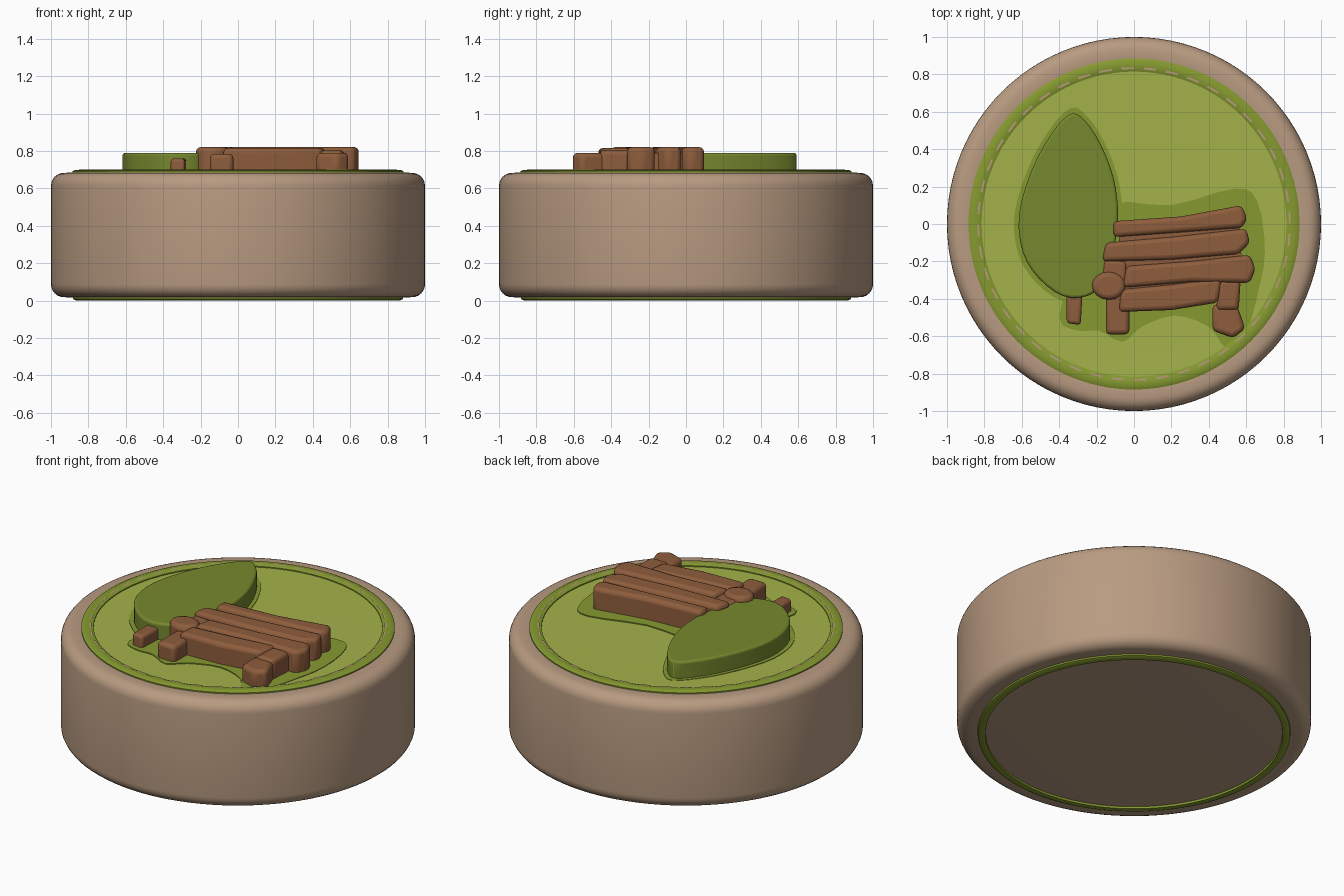
import bpy, bmesh, math
from mathutils import Vector

if "Cube" in bpy.data.objects:
    bpy.data.objects.remove(bpy.data.objects["Cube"])

def material(name, r, g, b):
    m = bpy.data.materials.new(name)
    lin = [(c / 255 / 12.92 if c < 10 else ((c / 255 + 0.055) / 1.055) ** 2.4) for c in (r, g, b)]
    m.diffuse_color = (*lin, 1)
    m.use_nodes = True
    m.node_tree.nodes["Principled BSDF"].inputs["Base Color"].default_value = m.diffuse_color
    return m

TAN = material("tan", 184, 155, 129)
LIGHT = material("light green", 164, 178, 74)
MID = material("mid green", 134, 154, 48)
LEAF = material("leaf green", 118, 136, 46)
BROWN = material("wood brown", 142, 93, 60)

def finish(name, bm, mat, bevel=0, segs=3, angle=35):
    bmesh.ops.recalc_face_normals(bm, faces=bm.faces)
    me = bpy.data.meshes.new(name)
    bm.to_mesh(me)
    bm.free()
    ob = bpy.data.objects.new(name, me)
    bpy.context.collection.objects.link(ob)
    me.materials.append(mat)
    if bevel:
        mod = ob.modifiers.new("round", 'BEVEL')
        mod.width, mod.segments, mod.limit_method = bevel, segs, 'ANGLE'
        mod.angle_limit = math.radians(32)
    bpy.ops.object.select_all(action='DESELECT')
    ob.select_set(True)
    bpy.context.view_layer.objects.active = ob
    bpy.ops.object.shade_smooth_by_angle(angle=math.radians(angle))
    return ob

def lathe(name, profile, mat, closed=False, steps=96):
    bm = bmesh.new()
    vs = [bm.verts.new((r, 0, z)) for r, z in profile]
    pairs = list(zip(vs, vs[1:])) + ([(vs[-1], vs[0])] if closed else [])
    es = [bm.edges.new(p) for p in pairs]
    bmesh.ops.spin(bm, geom=vs + es, cent=(0, 0, 0), axis=(0, 0, 1),
                   angle=2 * math.pi, steps=steps)
    bmesh.ops.remove_doubles(bm, verts=bm.verts, dist=1e-4)
    return finish(name, bm, mat)

def smooth_loop(pts, n=3):
    out, k = [], len(pts)
    for i in range(k):
        a, b, c, d = (Vector(pts[(i + j) % k]) for j in (-1, 0, 1, 2))
        for s in range(n):
            t = s / n
            out.append(0.5 * (2 * b + (c - a) * t + (2 * a - 5 * b + 4 * c - d) * t * t
                              + (3 * b - a - 3 * c + d) * t ** 3))
    return out

def prism(name, pts, z0, z1, mat, bevel=0.0, segs=3):
    bm = bmesh.new()
    f = bm.faces.new([bm.verts.new((p[0], p[1], z0)) for p in pts])
    ext = bmesh.ops.extrude_face_region(bm, geom=[f])
    bmesh.ops.translate(bm, vec=(0, 0, z1 - z0),
                        verts=[g for g in ext["geom"] if isinstance(g, bmesh.types.BMVert)])
    return finish(name, bm, mat, bevel, segs)

# Round drum body with softened top and bottom edges
R = 0.07
corner = lambda cz, a0: [(1 - R + R * math.cos(math.radians(a)), cz + R * math.sin(math.radians(a)))
                         for a in range(a0, a0 + 91, 15)]
lathe("drum_body", [(0, 0.016), (0.82, 0.014), (0.88, 0.017)] + corner(0.018 + R, -90)
      + corner(0.683 - R, 0) + [(0.86, 0.686), (0.82, 0.67), (0, 0.67)], TAN)

# Grass top and its darker borders, above and below
lathe("grass_disc", [(0, 0.66), (0.825, 0.66), (0.825, 0.686), (0.6, 0.682), (0, 0.682)], LIGHT)
lathe("top_border", [(0.815, 0.67), (0.885, 0.67), (0.885, 0.692), (0.87, 0.699),
                     (0.835, 0.7), (0.815, 0.692)], MID, True)
lathe("bottom_border", [(0.835, 0.03), (0.885, 0.03), (0.882, 0.008), (0.865, 0),
                        (0.84, 0.003)], MID, True)

# Dashed tan seam on the top border
bm = bmesh.new()
N = 44
for i in range(N):
    a0 = 2 * math.pi * i / N
    quad = []
    for r, da in ((0.828, 0), (0.828, 0.04), (0.828, 0.08), (0.838, 0.08), (0.838, 0.04), (0.838, 0)):
        quad.append(bm.verts.new((r * math.cos(a0 + da), r * math.sin(a0 + da), 0.702)))
    bm.faces.new(quad)
finish("border_seam", bm, TAN)

# Tree crown and trunk
crown = [(-0.34, 0.59), (-0.45, 0.47), (-0.55, 0.28), (-0.615, 0.05), (-0.595, -0.15),
         (-0.51, -0.29), (-0.38, -0.385), (-0.25, -0.385), (-0.16, -0.31), (-0.11, -0.15),
         (-0.085, 0.05), (-0.11, 0.25), (-0.18, 0.43), (-0.26, 0.55)]
prism("tree_crown", smooth_loop(crown), 0.66, 0.79, LEAF, 0.035, 4)
prism("tree_trunk", [(-0.36, -0.53), (-0.285, -0.54), (-0.275, -0.36), (-0.36, -0.36)],
      0.66, 0.76, BROWN, 0.018)

# Darker grass patches around tree and bench
prism("tree_patch", smooth_loop([(-0.34 + (x + 0.34) * 1.09, 0.08 + (y - 0.08) * 1.06)
                                 for x, y in crown]), 0.675, 0.686, MID)
bench_patch = [(-0.13, 0.1), (0.2, 0.1), (0.54, 0.19), (0.66, 0.12), (0.7, -0.15), (0.66, -0.38),
               (0.6, -0.58), (0.5, -0.67), (0.4, -0.55), (0.22, -0.49), (0.04, -0.55),
               (-0.06, -0.63), (-0.19, -0.57), (-0.3, -0.57), (-0.4, -0.5), (-0.3, -0.2)]
prism("bench_patch", smooth_loop(bench_patch), 0.675, 0.688, MID)

# Bench slats over a lower filler
slats = [
    [(-0.11, -0.07), (0.58, -0.02), (0.605, 0.03), (0.575, 0.1), (0.25, 0.04), (-0.11, 0.015)],
    [(-0.17, -0.2), (0.2, -0.19), (0.56, -0.16), (0.62, -0.1), (0.6, -0.025), (0.2, -0.07), (-0.15, -0.1)],
    [(-0.06, -0.34), (0.3, -0.31), (0.62, -0.315), (0.65, -0.24), (0.62, -0.165), (0.3, -0.2), (-0.04, -0.225)],
    [(-0.08, -0.47), (0.2, -0.46), (0.45, -0.42), (0.47, -0.29), (0.2, -0.325), (-0.07, -0.35)],
]
for i, s in enumerate(slats):
    prism(f"bench_slat_{i + 1}", s, 0.66, 0.82 if i < 3 else 0.815, BROWN, 0.024)
prism("bench_filler", [(-0.08, -0.42), (0.45, -0.38), (0.58, -0.25), (0.56, 0.03), (-0.08, -0.03)],
      0.66, 0.79, BROWN)

# Armrest knob, posts and feet
knob = [(-0.135 + 0.09 * math.cos(a * math.pi / 8), -0.33 + 0.075 * math.sin(a * math.pi / 8))
        for a in range(16)]
prism("left_armrest", knob, 0.66, 0.82, BROWN, 0.025)
prism("left_support", [(-0.17, -0.3), (-0.16, -0.19), (-0.04, -0.2), (-0.04, -0.32)], 0.66, 0.8, BROWN, 0.02)
prism("left_leg", [(-0.15, -0.59), (-0.025, -0.59), (-0.025, -0.37), (-0.15, -0.37)],
      0.66, 0.785, BROWN, 0.024)
prism("right_post", [(0.44, -0.46), (0.56, -0.46), (0.57, -0.3), (0.45, -0.3)], 0.66, 0.805, BROWN, 0.024)
prism("right_leg", [(0.42, -0.57), (0.53, -0.61), (0.595, -0.56), (0.55, -0.43), (0.42, -0.43)],
      0.66, 0.79, BROWN, 0.024)
